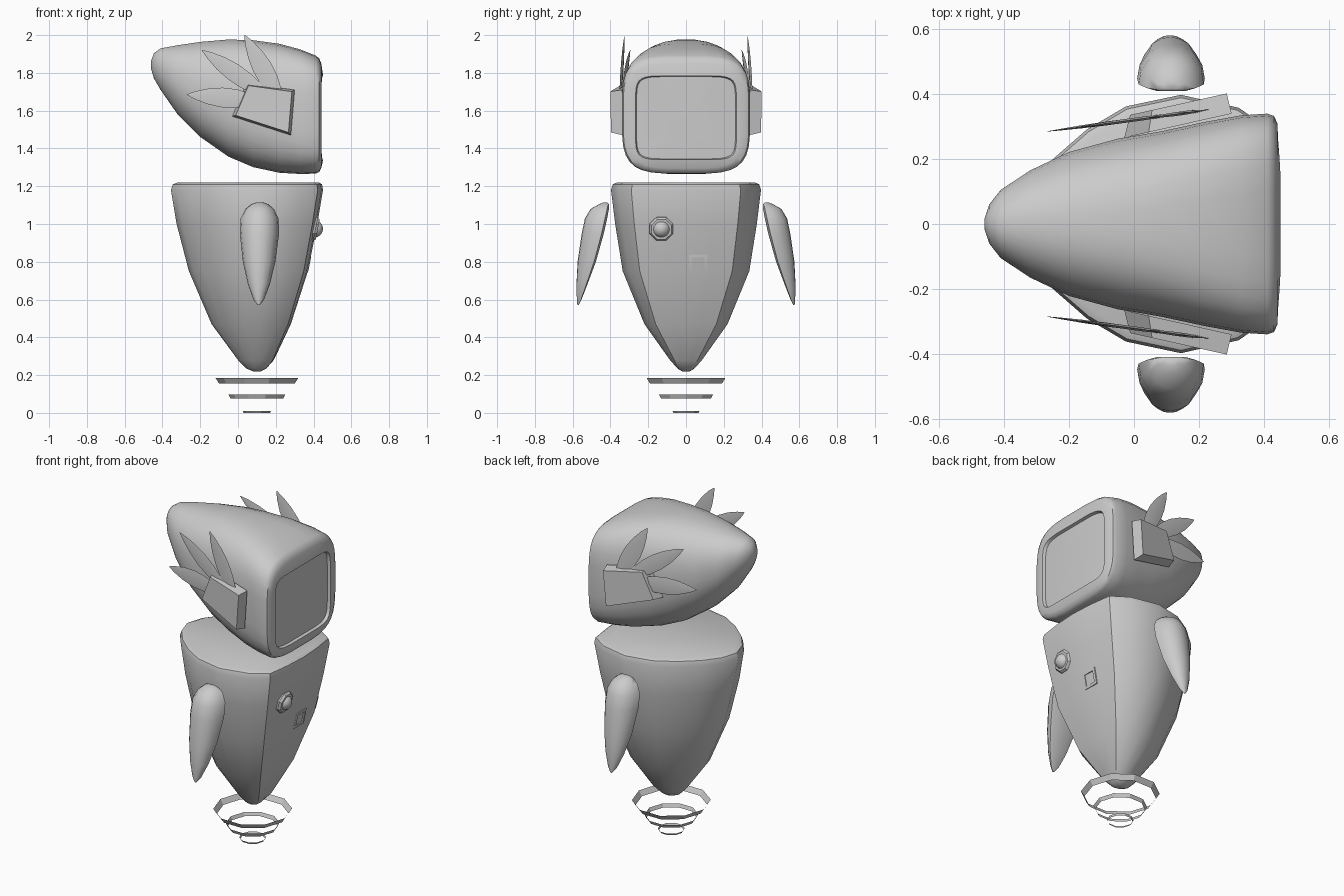
import bpy, bmesh, math
from mathutils import Vector, Matrix

if "Cube" in bpy.data.objects:
    bpy.data.objects.remove(bpy.data.objects["Cube"])

grey = bpy.data.materials.new("light grey")
grey.diffuse_color = (0.6, 0.6, 0.6, 1)
grey.use_nodes = True
grey.node_tree.nodes["Principled BSDF"].inputs["Base Color"].default_value = grey.diffuse_color


def finish(name, bm, angle=40, recalc=True):
    if recalc:
        bmesh.ops.recalc_face_normals(bm, faces=bm.faces)
    me = bpy.data.meshes.new(name)
    bm.to_mesh(me)
    bm.free()
    me.materials.append(grey)
    ob = bpy.data.objects.new(name, me)
    bpy.context.collection.objects.link(ob)
    bpy.context.view_layer.objects.active = ob
    bpy.ops.object.select_all(action='DESELECT')
    ob.select_set(True)
    bpy.ops.object.shade_smooth_by_angle(angle=math.radians(angle))
    return ob


def loft(name, rings, angle=40, caps=True):
    """Skin a list of equal-length point rings."""
    bm = bmesh.new()
    vr = [[bm.verts.new(p) for p in r] for r in rings]
    n = len(vr[0])
    for a, b in zip(vr, vr[1:]):
        for i in range(n):
            j = (i + 1) % n
            bm.faces.new((a[i], a[j], b[j], b[i]))
    if caps:
        bm.faces.new(vr[0][::-1])
        bm.faces.new(vr[-1])
    return finish(name, bm, angle)


def mirror_y(points, s):
    return [(x, s * y, z) for x, y, z in points]


# Body: D-shaped section, flat at the front, tapering to a rounded point
half = [(1, 0), (0.99, 0.36), (0.965, 0.73), (0.84, 0.9), (0.62, 1), (0.41, 0.91),
        (0.26, 0.73), (0.13, 0.5), (0.04, 0.26), (0, 0)]
section = half + [(u, -v) for u, v in half[-2:0:-1]]
levels = [(0.22, 0.08, 0.12, 0.02), (0.235, 0.045, 0.15, 0.045), (0.28, 0.0, 0.19, 0.085),
          (0.47, -0.14, 0.28, 0.22), (0.75, -0.26, 0.37, 0.335), (1.0, -0.325, 0.42, 0.375),
          (1.18, -0.355, 0.45, 0.397), (1.21, -0.345, 0.445, 0.388), (1.22, -0.32, 0.43, 0.365)]
loft("body", [[(b + u * (f - b), v * w, z) for u, v in section] for z, b, f, w in levels], 33)


# Head: superellipse sections lofted from the back tip to the face
def head_ring(x, z0, z1, w, p, n=32, bulge=0.0):
    pts = []
    for i in range(n):
        a = 2 * math.pi * (i + 0.5) / n
        c, s = math.cos(a), math.sin(a)
        y = w * math.copysign(abs(c) ** (2 / p), c)
        z = (z0 + z1) / 2 + (z1 - z0) / 2 * math.copysign(abs(s) ** (2 / p), s)
        pts.append((x + bulge * (1 - (y / w) ** 2), y, z))
    return pts


head = [(-0.46, 1.82, 1.865, 0.015, 2), (-0.445, 1.77, 1.905, 0.06, 2),
        (-0.41, 1.71, 1.93, 0.105, 2.1), (-0.32, 1.58, 1.947, 0.165, 2.2),
        (-0.2, 1.46, 1.965, 0.222, 2.3), (-0.05, 1.355, 1.978, 0.263, 2.5),
        (0.08, 1.3, 1.974, 0.285, 2.8), (0.22, 1.27, 1.955, 0.315, 3.2),
        (0.33, 1.264, 1.925, 0.335, 3.6), (0.41, 1.266, 1.893, 0.34, 4),
        (0.43, 1.275, 1.878, 0.333, 4), (0.441, 1.295, 1.85, 0.31, 4)]
rings = [head_ring(*h) for h in head]
# Face rim, recess wall and screen
rings += [head_ring(0.442, 1.34, 1.785, 0.268, 7, bulge=0.012),
          head_ring(0.425, 1.345, 1.78, 0.262, 7, bulge=0.012),
          head_ring(0.434, 1.46, 1.67, 0.13, 6, bulge=0.004)]
loft("head", rings, 40)

# Parts that repeat on both sides
arm_half = [(0, -1), (0.55, -1), (1, -0.8), (0.93, -0.1), (0.65, 0.6), (0.3, 0.93), (0, 1)]
arm_section = arm_half + [(-u, v) for u, v in arm_half[-2:0:-1]]
arm_levels = [(0.57, 0.568, 0.575, 0.006), (0.6, 0.553, 0.578, 0.028), (0.68, 0.522, 0.58, 0.058),
              (0.8, 0.477, 0.574, 0.086), (0.95, 0.435, 0.552, 0.104), (1.03, 0.417, 0.535, 0.1),
              (1.08, 0.408, 0.505, 0.075), (1.105, 0.408, 0.46, 0.045), (1.113, 0.415, 0.44, 0.02)]
ear = [(0.045, 1.745), (0.30, 1.71), (0.28, 1.47), (-0.03, 1.57)]
feathers = [((0.10, 1.655), (-0.27, 1.685), 0.052), ((0.14, 1.69), (-0.19, 1.92), 0.048),
            ((0.22, 1.66), (0.035, 2.0), 0.052)]
outline = [(0, 0.5), (0.3, 0.95), (0.5, 1), (0.7, 0.8), (0.88, 0.42), (1, 0.04)]

for s, side in ((-1, "right"), (1, "left")):
    # Arm: tapered flipper
    loft(side + "_arm", [mirror_y([(0.115 - 0.01 * (1.1 - z) + u * w, (a + b) / 2 + v * (b - a) / 2, z)
                                   for u, v in arm_section], s) for z, a, b, w in arm_levels], 50)
    # Ear block: slanted slab with a slightly smaller outer face
    cx, cz = 0.15, 1.62
    base = [(x, 0.265 + 0.225 * (x + 0.03), z) for x, z in ear]
    outer = [(cx + (x - cx) * 0.9, 0.335 + 0.2 * (x + 0.03), cz + (z - cz) * 0.9) for x, z in ear]
    loft(side + "_ear_block", [mirror_y(base, s), mirror_y(outer, s)], 20)
    # Ear feathers: thin pointed blades
    for k, (root, tip, w) in enumerate(feathers):
        r, t = Vector(root), Vector(tip)
        d = t - r
        nrm = Vector((-d.y, d.x)).normalized()
        blade = []
        for f, g in outline:
            p = r + d * f
            ring = []
            for e, h in ((1, 0), (0, 1), (-1, 0), (0, -1)):
                q = p + nrm * (e * g * w)
                ring.append((q.x, 0.284 + 0.135 * (q.x + 0.27) + h * 0.006 * g, q.y))
            blade.append(mirror_y(ring, s))
        loft(f"{side}_ear_feather_{k + 1}", blade, 40)

# Hover rings: open flared bands under the body
for k, (z0, z1, r0, r1) in enumerate([(0, 0.011, 0.07, 0.075), (0.077, 0.098, 0.14, 0.15),
                                      (0.155, 0.186, 0.2, 0.22)]):
    loft(f"hover_ring_{k + 1}", [[(0.1 + r * math.cos(i * math.pi / 5), r * math.sin(i * math.pi / 5), z)
                                  for i in range(10)] for r, z in ((r0, z0), (r1, z1))], 20, caps=False)


# Chest details, tilted to lie on the sloping front
def on_chest(x, y, z):
    return Matrix.Translation((x, y, z)) @ Matrix.Rotation(math.radians(90 + 11), 4, 'Y')


def ngon_rings(m, n, steps, turn):
    return [[m @ Vector((r * math.cos(turn + i * 2 * math.pi / n), r * math.sin(turn + i * 2 * math.pi / n), h))
             for i in range(n)] for r, h in steps]


knob = on_chest(0.405, -0.13, 0.975)
loft("chest_knob_collar", ngon_rings(knob, 8, [(0.068, -0.02), (0.068, 0.005), (0.058, 0.018), (0.045, 0.018)],
                                     math.pi / 8), 25)
bm = bmesh.new()
bmesh.ops.create_uvsphere(bm, u_segments=14, v_segments=10, radius=0.048,
                          matrix=on_chest(0.402, -0.13, 0.975))
finish("chest_knob", bm, 60)
loft("chest_socket", ngon_rings(on_chest(0.374, 0.065, 0.79), 4,
                                [(0.072, -0.015), (0.07, 0.004), (0.048, 0.006), (0.046, -0.006)],
                                math.pi / 4), 20)
